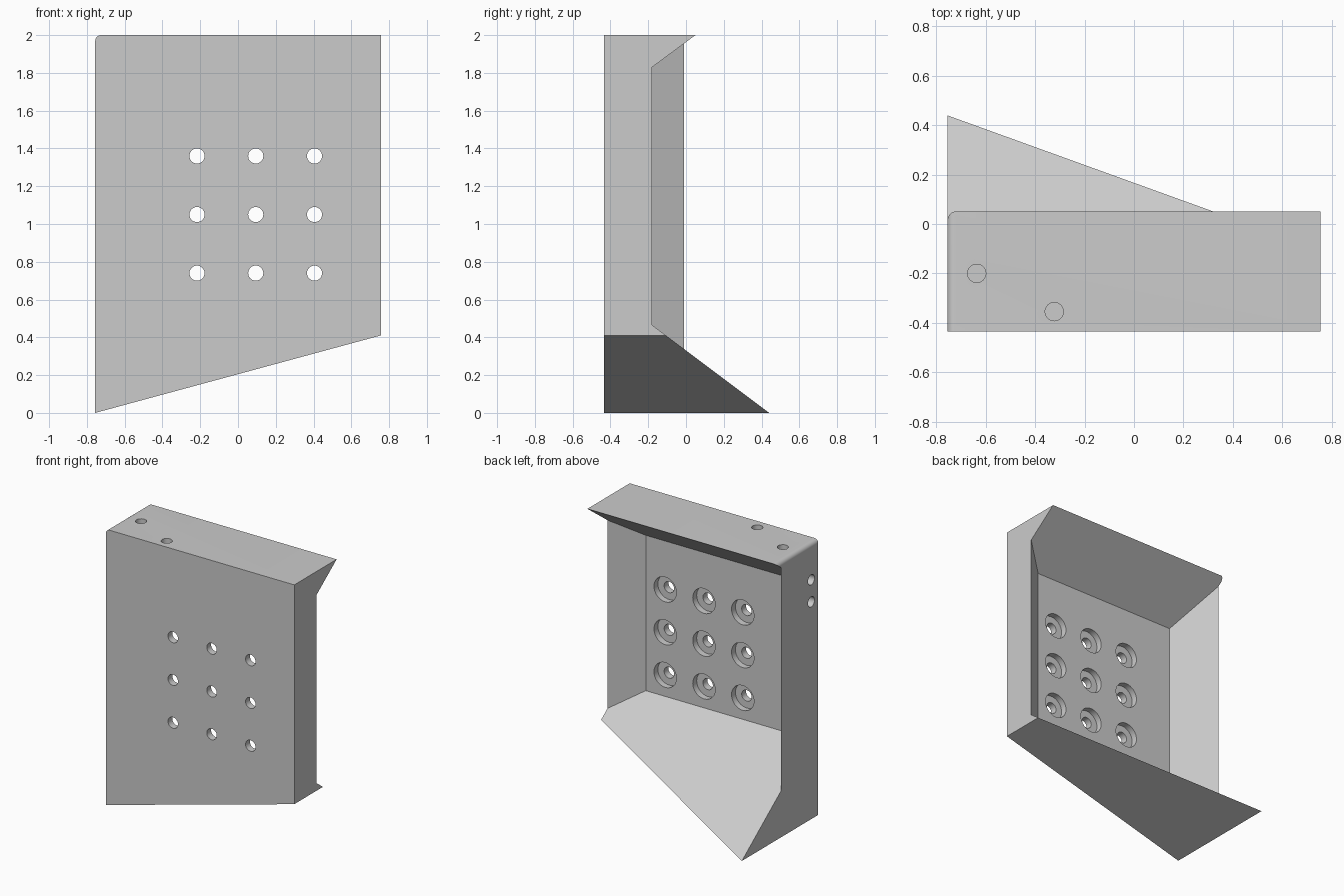
import bpy, bmesh, math
from mathutils import Matrix, Vector

cube = bpy.data.objects.get("Cube")
if cube:
    bpy.data.objects.remove(cube, do_unlink=True)

HALF, TOP, FRONT, BACK, PANEL = 0.756, 2.0, -0.435, 0.44, -0.34

grey = bpy.data.materials.new("plain grey")
grey.use_nodes = True
colour = (0.6, 0.6, 0.6, 1)
grey.diffuse_color = colour
grey.node_tree.nodes["Principled BSDF"].inputs["Base Color"].default_value = colour


def to_object(name, bm):
    bmesh.ops.recalc_face_normals(bm, faces=bm.faces)
    mesh = bpy.data.meshes.new(name)
    bm.to_mesh(mesh)
    bm.free()
    mesh.materials.append(grey)
    obj = bpy.data.objects.new(name, mesh)
    bpy.context.collection.objects.link(obj)
    return obj


def loft(name, y0, ring0, y1, ring1):
    """Solid between two matching x-z outlines at two depths."""
    bm = bmesh.new()
    a = [bm.verts.new((x, y0, z)) for x, z in ring0]
    b = [bm.verts.new((x, y1, z)) for x, z in ring1]
    bm.faces.new(a)
    bm.faces.new(b[::-1])
    n = len(a)
    for i in range(n):
        j = (i + 1) % n
        bm.faces.new((a[i], b[i], b[j], a[j]))
    return to_object(name, bm)


def drills(name, jobs, radius):
    """Round cutters; each job is a centre, an axis and a length."""
    bm = bmesh.new()
    for centre, axis, length in jobs:
        turn = Vector(axis).to_track_quat('Z', 'Y').to_matrix().to_4x4()
        bmesh.ops.create_cone(bm, cap_ends=True, segments=32, radius1=radius,
                              radius2=radius, depth=length,
                              matrix=Matrix.Translation(centre) @ turn)
    return to_object(name, bm)


# Outer block: slanted bottom, one rounded top corner
r = 0.03
outline = [(-HALF, 0), (HALF, 0.41), (HALF, TOP)]
for i in range(7):
    t = math.pi / 2 * (1 + i / 6)
    outline.append((-HALF + r + r * math.cos(t), TOP - r + r * math.sin(t)))
bracket = loft("bracket_body", FRONT, outline, BACK, outline)


# Pocket with four sloping walls that run out to knife edges
def pocket_ring(y):
    left = HALF + 1.22 * (y + 0.18)
    right = -HALF - 0.475 * (y + 0.01)
    low, high = 0.33 - 0.75 * y, 1.963 + 0.74 * y
    return [(right, low), (left, low), (left, high), (right, high)]


# Stop the cutter before its upper and lower planes grow too large
pocket = loft("pocket_cutter", PANEL, pocket_ring(PANEL), 0.6, pocket_ring(0.6))

# Three by three grid of counterbored screw holes
grid = [(x, z) for x in (-0.217, 0.094, 0.405) for z in (0.74, 1.05, 1.36)]
bores = drills("counterbore_cutter",
               [((x, PANEL, z), (0, 1, 0), 0.09) for x, z in grid], 0.09)
holes = drills("screw_hole_cutter",
               [((x, -0.4, z), (0, 1, 0), 0.4) for x, z in grid], 0.04)

# Blind holes in the top and in the side
blind = drills("blind_hole_cutter", [
    ((-0.637, -0.2, TOP), (0, 0, 1), 0.2),
    ((-0.323, -0.355, TOP), (0, 0, 1), 0.2),
    ((-HALF, -0.355, 1.735), (1, 0, 0), 0.2),
    ((-HALF, -0.355, 1.575), (1, 0, 0), 0.2)], 0.037)

# Cut everything, then discard the cutters
bpy.context.view_layer.objects.active = bracket
for cutter in (pocket, bores, holes, blind):
    cutter.hide_render = True
    mod = bracket.modifiers.new(cutter.name, 'BOOLEAN')
    mod.operation = 'DIFFERENCE'
    mod.solver = 'EXACT'
    mod.object = cutter
    bpy.ops.object.modifier_apply(modifier=mod.name)
    bpy.data.objects.remove(cutter, do_unlink=True)

# Smooth the round parts, keep the edges sharp
bpy.ops.object.select_all(action='DESELECT')
bracket.select_set(True)
bpy.ops.object.shade_smooth_by_angle(angle=math.radians(30))
